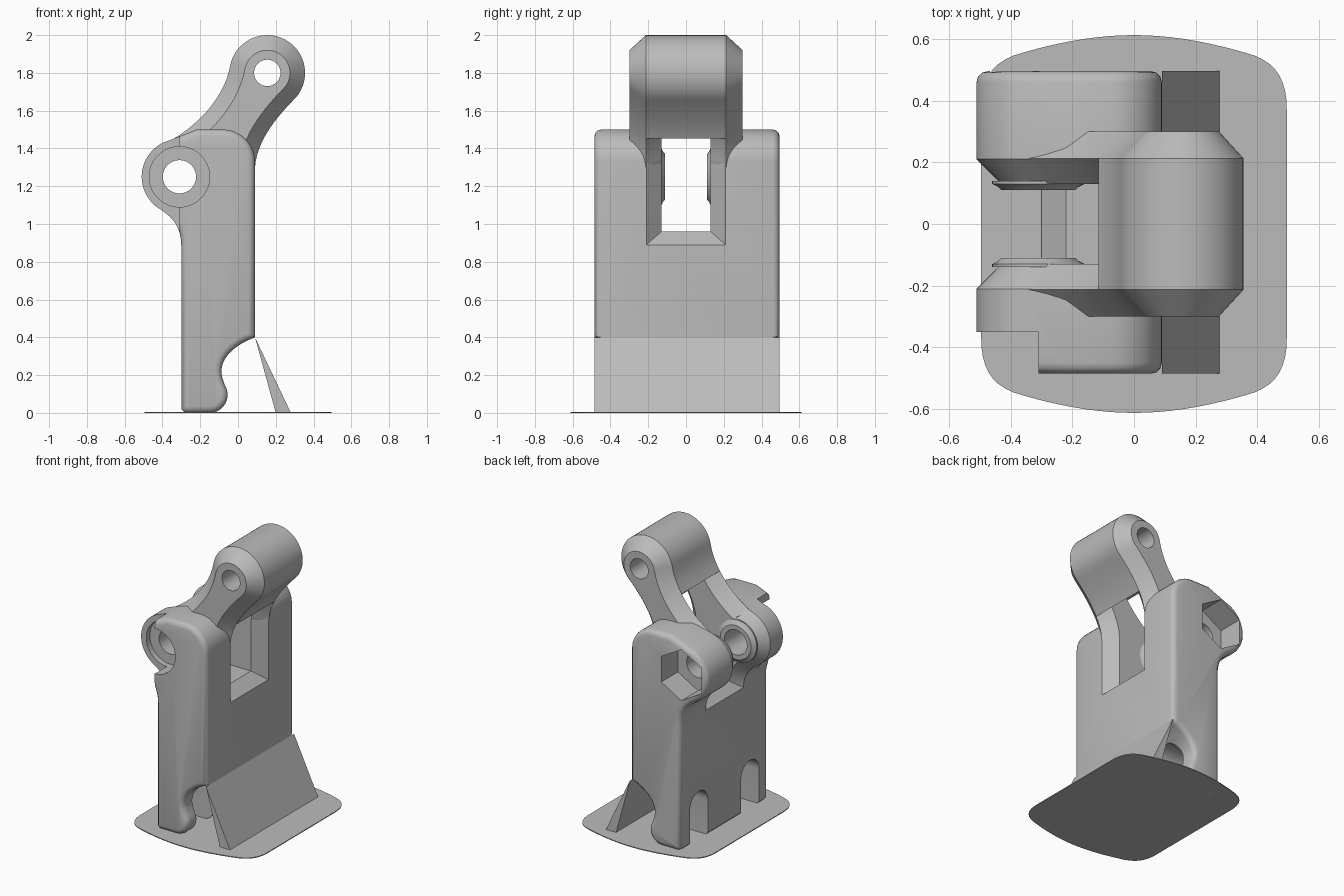
import bpy, bmesh
from math import sin, cos, radians
from mathutils import Vector
from mathutils.geometry import interpolate_bezier

cube = bpy.data.objects.get("Cube")
if cube:
    bpy.data.objects.remove(cube, do_unlink=True)

grey = bpy.data.materials.new("plain grey")
grey.use_nodes = True
grey.diffuse_color = (0.5, 0.5, 0.5, 1)
grey.node_tree.nodes["Principled BSDF"].inputs["Base Color"].default_value = (0.5, 0.5, 0.5, 1)


def arc(cx, cy, r, a0, a1, n):
    return [(cx + r * cos(radians(a0 + (a1 - a0) * i / n)),
             cy + r * sin(radians(a0 + (a1 - a0) * i / n))) for i in range(n + 1)]


def circle(cx, cy, r, n=48, start=0):
    return arc(cx, cy, r, start, start + 360, n)[:-1]


def bezier(a, b, c, d, n=14):
    return [tuple(p) for p in interpolate_bezier(Vector(a), Vector(b), Vector(c), Vector(d), n)]


def rect(x0, x1, z0, z1):
    return [(x0, z0), (x1, z0), (x1, z1), (x0, z1)]


def inset(points, d):
    """Move a counter-clockwise outline inwards by d."""
    out = []
    for i, p in enumerate(points):
        p = Vector(p)
        e0 = (p - Vector(points[i - 1])).normalized()
        e1 = (Vector(points[(i + 1) % len(points)]) - p).normalized()
        n0, n1 = Vector((-e0.y, e0.x)), Vector((-e1.y, e1.x))
        m = (n0 + n1).normalized()
        out.append(p + m * d / max(m.dot(n0), 0.6))
    return out


def loft(name, outline, layers, axis="y"):
    """Stack copies of an outline at (position, inset) layers along an axis."""
    place = {"y": lambda a, b, d: (a, d, b), "x": lambda a, b, d: (d, a, b),
             "z": lambda a, b, d: (a, b, d)}[axis]
    bm = bmesh.new()
    rings = [[bm.verts.new(place(p[0], p[1], d)) for p in inset(outline, k)] for d, k in layers]
    n = len(outline)
    for r0, r1 in zip(rings, rings[1:]):
        for i in range(n):
            bm.faces.new((r0[i], r0[(i + 1) % n], r1[(i + 1) % n], r1[i]))
    bm.faces.new(rings[0])
    bm.faces.new(rings[-1])
    bmesh.ops.recalc_face_normals(bm, faces=bm.faces)
    mesh = bpy.data.meshes.new(name)
    bm.to_mesh(mesh)
    bm.free()
    mesh.materials.append(grey)
    ob = bpy.data.objects.new(name, mesh)
    bpy.context.collection.objects.link(ob)
    return ob


def activate(ob):
    bpy.ops.object.select_all(action="DESELECT")
    ob.select_set(True)
    bpy.context.view_layer.objects.active = ob


def cut(ob, outline, d0, d1, axis="y"):
    """Subtract a prism from an object."""
    tool = loft("cutter", outline, [(d0, 0), (d1, 0)], axis)
    tool.hide_render = True
    mod = ob.modifiers.new("cut", "BOOLEAN")
    mod.operation, mod.solver, mod.object = "DIFFERENCE", "EXACT", tool
    activate(ob)
    bpy.ops.object.modifier_apply(modifier=mod.name)
    bpy.data.objects.remove(tool, do_unlink=True)


PIVOT = (-0.31, 1.25)
HEAD = (0.155, 1.8)
BORE = circle(*PIVOT, 0.088)
HEAD_BORE = circle(*HEAD, 0.07)
parts = []

# Body side outline: foot, notch, rounded shoulder and pivot boss
body_outline = ([(-0.3, 0.02), (-0.28, 0)]
                + arc(-0.15, 0.095, 0.095, -90, 32, 10)
                + bezier((-0.068, 0.15), (-0.12, 0.24), (-0.07, 0.34), (0.09, 0.4))[1:]
                + arc(-0.08, 1.33, 0.17, 0, 90, 12) + [(-0.22, 1.5)]
                + arc(*PIVOT, 0.2, 105, 235, 24)
                + bezier((-0.425, 1.086), (-0.36, 1.045), (-0.3, 1.0), (-0.3, 0.88), 10)[1:])

# Body with softly rounded sides
R = 0.035
round_over = [(R * (1 - sin(radians(a))), R * (1 - cos(radians(a)))) for a in (90, 60, 30, 0)]
side_layers = [(-0.485 + d, k) for d, k in reversed([(b, a) for a, b in round_over])]
side_layers = sorted(side_layers)
side_layers += [(-d + 0.01, k) for d, k in reversed(side_layers)]
body = loft("body", body_outline, side_layers)
cut(body, rect(-0.7, 0.3, 0.89, 1.7), -0.21, 0.21)
# Relief and counterbore on the front, hex pocket on the back
cut(body, rect(-0.7, -0.31, 0.9, 1.6), -0.6, -0.35)
cut(body, circle(*PIVOT, 0.16), -0.6, -0.31)
cut(body, circle(*PIVOT, 0.18, 6, 30), 0.31, 0.6)
cut(body, BORE, -0.7, 0.7)
# Arched gaps between the feet
for y in (-0.285, 0.285):
    cut(body, [(y - 0.1, -0.1), (y + 0.1, -0.1)] + arc(y, 0.25, 0.1, 0, 180, 16), -0.6, -0.02, "x")
parts.append(body)

# Slot floor with sloped edges
parts.append(loft("slot_floor", rect(-0.3, 0.09, -0.215, 0.215), [(0.86, 0), (0.89, 0), (0.96, 0.08)], "z"))

# Link outline, running from the pivot up to the head
right_curve = bezier((0.09, 1.3), (0.1, 1.44), (0.2, 1.56), (0.296, 1.659))
left_curve = bezier((-0.042, 1.835), (-0.07, 1.68), (-0.2, 1.53), (-0.36, 1.44))
head_arc = arc(*HEAD, 0.2, -45, 170, 36)[1:-1]
link_outline = right_curve + head_arc + left_curve + [(-0.31, 1.2), (0, 1.15)]
cheek_outline = [p for p in body_outline if p[1] > 0.86] + [(-0.3, 0.8), (0.09, 0.8)]

for side, s in (("front", -1), ("back", 1)):
    # Chamfered slot cheeks, link arms and raised pivot rims
    cheek = loft(side + "_cheek", cheek_outline, [(s * 0.215, 0), (s * 0.21, 0), (s * 0.13, 0.08)])
    arm = loft(side + "_arm", link_outline, [(s * 0.13, 0.08), (s * 0.213, 0), (s * 0.3, 0.08)])
    rim = loft(side + "_pivot_rim", circle(*PIVOT, 0.15),
               [(s * 0.14, 0), (s * 0.13, 0), (s * 0.12, 0.02), (s * 0.11, 0.03)])
    for ob in (cheek, arm, rim):
        cut(ob, BORE, -0.7, 0.7)
    cut(arm, HEAD_BORE, -0.7, 0.7)
    parts += [cheek, arm, rim]

# Barrel joining the two arms
upper_right = [p for p in right_curve if p[1] > 1.45]
upper_left = [p for p in left_curve if p[1] > 1.63]
hollow = bezier(upper_left[-1], (-0.02, 1.63), (0.08, 1.56), upper_right[0], 10)[1:-1]
barrel = loft("barrel", upper_right + head_arc + upper_left + hollow, [(-0.213, 0), (0.213, 0)])
cut(barrel, HEAD_BORE, -0.7, 0.7)
parts.append(barrel)

# Sloping brace
parts.append(loft("brace", [(0.09, 0.4), (0.2, 0), (0.28, 0)], [(-0.485, 0), (0.495, 0)]))

# Thin base sheet with bowed ends and rounded corners
quarter = (bezier((0.495, 0.37), (0.495, 0.47), (0.46, 0.53), (0.36, 0.555), 10)
           + bezier((0.36, 0.555), (0.24, 0.59), (0.12, 0.612), (0, 0.612), 10)[1:])
half = quarter + [(-x, y) for x, y in reversed(quarter[:-1])]
sheet = half + [(-x, -y) for x, y in half]
parts.append(loft("base_sheet", sheet, [(0, 0), (0.006, 0)], "z"))

for ob in parts:
    activate(ob)
    bpy.ops.object.shade_smooth_by_angle(angle=radians(32))
